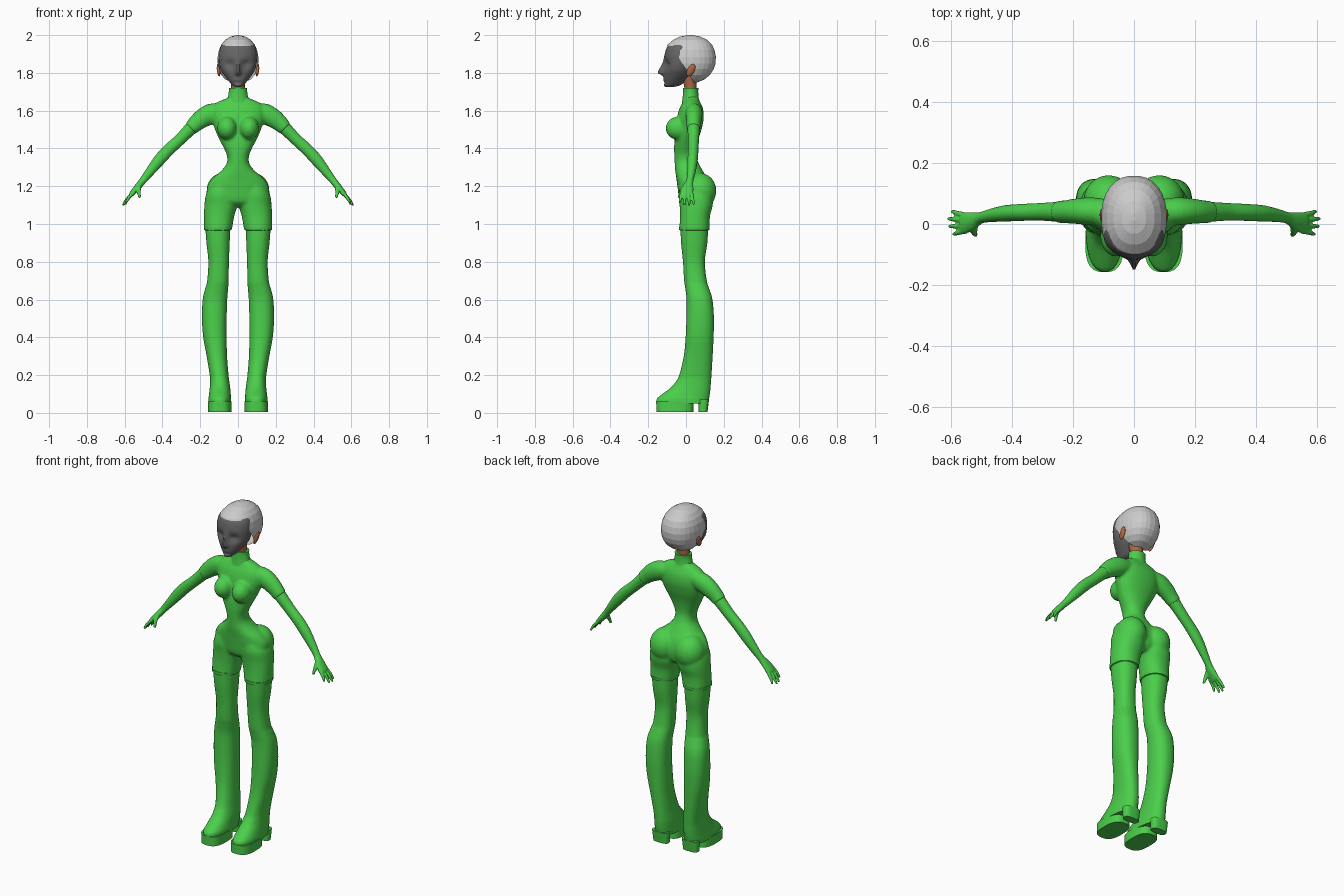
import bpy, bmesh, math
from mathutils import Vector, Matrix


def material(name, rgb):
    m = bpy.data.materials.new(name)
    m.diffuse_color = (*rgb, 1)
    return m


GREEN = material("green_cloth", (0.07, 0.62, 0.07))
SKIN = material("skin", (0.42, 0.14, 0.06))
DARK = material("dark_grey", (0.13, 0.13, 0.13))


def dense(rows, k):
    """Catmull-Rom interpolation between the rows of numbers."""
    out = []
    for i in range(len(rows) - 1):
        a, b, c, d = (rows[max(i - 1, 0)], rows[i], rows[i + 1], rows[min(i + 2, len(rows) - 1)])
        for j in range(k):
            t = j / k
            out.append([0.5 * (2 * q + (r - p) * t + (2 * p - 5 * q + 4 * r - s) * t * t
                               + (3 * q - p - 3 * r + s) * t ** 3) for p, q, r, s in zip(a, b, c, d)])
    return out + [list(rows[-1])]


def loft(bm, rings, n=28, e=2.0):
    """Closed skin over superellipse rings (centre, u, v)."""
    def pw(c):
        return math.copysign(abs(c) ** (2 / e), c)
    loops = []
    for c, u, v in rings:
        loops.append([bm.verts.new(c + u * pw(math.cos(a)) + v * pw(math.sin(a)))
                      for a in (2 * math.pi * (i + 0.5) / n for i in range(n))])
    for a, b in zip(loops, loops[1:]):
        for i in range(n):
            bm.faces.new((a[i], a[(i + 1) % n], b[(i + 1) % n], b[i]))
    bm.faces.new(loops[0][::-1])
    bm.faces.new(loops[-1])


def stack(bm, rows, s=1, k=4, n=28, e=2.0):
    """Loft upright from rows (z, x0, x1, y0, y1)."""
    loft(bm, [(Vector((s * (x0 + x1) / 2, (y0 + y1) / 2, z)), Vector((s * (x1 - x0) / 2, 0, 0)),
               Vector((0, (y1 - y0) / 2, 0))) for z, x0, x1, y0, y1 in dense(rows, k)], n, e)


def centred(rows):
    return [(z, -w, w, f, b) for z, w, f, b in rows]


def tube(bm, rows, s=1, k=3, n=20):
    """Loft along a path from rows (x, y, z, radius along y, radius across)."""
    d = dense(rows, k)
    p = [Vector((s * r[0], r[1], r[2])) for r in d]
    rings = []
    for i, r in enumerate(d):
        t = (p[min(i + 1, len(p) - 1)] - p[max(i - 1, 0)]).normalized()
        u = Vector((0, 1, 0))
        u = (u - t * u.dot(t)).normalized()
        rings.append((p[i], u * r[3], t.cross(u) * r[4]))
    loft(bm, rings, n)


def ball(bm, c, r, rot=Matrix(), seg=24):
    m = Matrix.Translation(c) @ rot @ Matrix.Diagonal((*r, 1))
    bmesh.ops.create_uvsphere(bm, u_segments=seg, v_segments=seg // 2, radius=1, matrix=m)


def finish(bm, name, mat=None, smooth=True, voxel=0, relax=0):
    bmesh.ops.recalc_face_normals(bm, faces=bm.faces[:])
    me = bpy.data.meshes.new(name)
    bm.to_mesh(me)
    bm.free()
    ob = bpy.data.objects.new(name, me)
    bpy.context.collection.objects.link(ob)
    if mat:
        me.materials.append(mat)
    if voxel:
        r = ob.modifiers.new("blend", 'REMESH')
        r.mode, r.voxel_size, r.use_smooth_shade = 'VOXEL', voxel, True
        sm = ob.modifiers.new("relax", 'SMOOTH')
        sm.factor, sm.iterations = 0.5, relax
    elif smooth:
        bpy.ops.object.select_all(action='DESELECT')
        ob.select_set(True)
        bpy.context.view_layer.objects.active = ob
        bpy.ops.object.shade_smooth_by_angle(angle=math.radians(50))
    return ob


# bodysuit: trunk, bust, seat, sleeves and short legs blended together
bm = bmesh.new()
stack(bm, centred([
    (1.09, .07, 0, .10), (1.12, .14, -.033, .125), (1.18, .166, -.043, .13), (1.235, .142, -.05, .115),
    (1.28, .09, -.057, .09), (1.32, .06, -.06, .068), (1.36, .058, -.062, .055), (1.40, .074, -.063, .056),
    (1.45, .100, -.06, .066), (1.50, .122, -.05, .082), (1.56, .14, -.048, .094), (1.61, .14, -.035, .09),
    (1.645, .11, -.018, .075), (1.665, .06, -.012, .066), (1.68, .05, -.012, .064)]), n=40, e=2.2)
for s in (1, -1):
    ball(bm, (s * .058, -.04, 1.507), (.053, .068, .062))
    ball(bm, (s * .083, .075, 1.175), (.084, .086, .095))
    stack(bm, [(1.22, .03, .13, -.03, .12), (1.16, .01, .168, -.04, .14), (1.10, .004, .178, -.034, .142),
               (1.04, .02, .180, -.032, .127), (.965, .033, .180, -.036, .125)], s, e=2.2)
    tube(bm, [(.08, .04, 1.60, .04, .04), (.14, .042, 1.585, .046, .054), (.19, .042, 1.558, .042, .051),
              (.225, .04, 1.53, .038, .044), (.25, .04, 1.505, .037, .039)], s)
finish(bm, "bodysuit", GREEN, voxel=.008, relax=5)

# collar and neck
bm = bmesh.new()
stack(bm, centred([(1.64, .062, -.022, .072), (1.67, .054, -.018, .067), (1.70, .049, -.016, .065),
                   (1.72, .049, -.016, .066)]))
finish(bm, "collar", GREEN)
bm = bmesh.new()
stack(bm, centred([(1.68, .038, -.008, .056), (1.73, .036, -.01, .055), (1.79, .042, -.03, .06)]))
finish(bm, "neck", SKIN)

# arms with hands
bm = bmesh.new()
for s in (1, -1):
    tube(bm, [(.20, .04, 1.55, .036, .04), (.25, .04, 1.505, .033, .035), (.31, .04, 1.445, .029, .031),
              (.37, .038, 1.39, .028, .032), (.42, .035, 1.335, .027, .031), (.47, .028, 1.272, .022, .024),
              (.505, .02, 1.228, .019, .019), (.53, .01, 1.197, .030, .018), (.56, .003, 1.162, .036, .014),
              (.568, .003, 1.152, .033, .01)], s)
    for y0, y1, x, z in ((.029, .042, .598, 1.103), (.012, .018, .61, 1.098),
                         (-.006, -.008, .607, 1.10), (-.023, -.034, .592, 1.113)):
        tube(bm, [(.55, y0, 1.17, .009, .01), ((.553 + x) / 2 + .006, (y0 + y1) / 2, (1.165 + z) / 2, .0085, .009),
                  (x, y1, z, .006, .006)], s, n=10)
    tube(bm, [(.525, 0, 1.205, .014, .014), (.526, -.024, 1.175, .011, .012), (.52, -.038, 1.138, .006, .007)], s, n=10)
finish(bm, "arms", GREEN, voxel=.004, relax=4)

# long boots, with sole and heel blocks
bm = bmesh.new()
for s in (1, -1):
    stack(bm, [(.05, .036, .158, -.157, .117), (.075, .036, .157, -.154, .122), (.095, .038, .154, -.132, .126),
               (.13, .041, .150, -.085, .13), (.16, .045, .148, -.058, .132), (.2, .05, .15, -.036, .135),
               (.3, .058, .166, -.012, .141), (.4, .060, .184, -.002, .146), (.5, .060, .191, .002, .148),
               (.6, .057, .187, .003, .140), (.66, .052, .173, -.004, .122), (.7, .050, .163, -.01, .110),
               (.8, .048, .157, -.016, .100), (.9, .044, .167, -.026, .113), (.99, .040, .174, -.03, .118)],
          s, k=5, n=36, e=2.3)
    stack(bm, [(.005, .034, .160, -.157, .040), (.06, .034, .160, -.158, .040)], s, k=1, n=36, e=2.8)
    stack(bm, [(.005, .050, .145, .066, .114), (.07, .046, .150, .064, .122)], s, k=1, n=28, e=3)
finish(bm, "boots", GREEN)

# hem bands on the short legs
bm = bmesh.new()
for s in (1, -1):
    stack(bm, [(.968, .034, .179, -.036, .124), (.985, .031, .181, -.037, .126)], s, k=1, n=36, e=2.2)
finish(bm, "leg_hems", GREEN)

# face with nose, brow and eye hollows
bm = bmesh.new()
stack(bm, centred([
    (1.724, .012, -.108, -.075), (1.735, .030, -.117, -.03), (1.76, .052, -.119, .0), (1.79, .075, -.119, .03),
    (1.82, .092, -.117, .04), (1.86, .100, -.116, .05), (1.90, .100, -.112, .05), (1.94, .090, -.098, .05),
    (1.97, .06, -.06, .04)]), n=64, k=5)
for v in bm.verts:
    x, y, z = v.co
    if y < -.04:
        h = z - 1.80
        v.co.y -= .034 * math.exp(-(x / .013) ** 2) * math.exp(-(h / (.05 if h > 0 else .011)) ** 2)
        v.co.y += .016 * math.exp(-((abs(x) - .042) / .026) ** 2 - ((z - 1.845) / .022) ** 2)
        v.co.y += .006 * math.exp(-(x / .03) ** 2 - ((z - 1.748) / .007) ** 2)
finish(bm, "face", DARK)

# faceted skull cap, cut away along the hairline
bm = bmesh.new()
stack(bm, centred([
    (1.75, .035, -.03, .06), (1.765, .068, -.07, .098), (1.79, .090, -.1, .128), (1.82, .103, -.116, .148),
    (1.85, .108, -.12, .157), (1.885, .108, -.12, .159), (1.92, .102, -.114, .152), (1.95, .089, -.097, .138),
    (1.975, .068, -.068, .112), (1.992, .04, -.032, .076), (2.0, .008, .01, .035)]), n=28, k=1, e=2.25)
top, slope = 1.942, Vector((0, 1, .61)).normalized()
pivot = Vector((0, -.02, 1.85))
for co, no in ((Vector((0, 0, top)), Vector((0, 0, 1))), (pivot, slope)):
    bmesh.ops.bisect_plane(bm, geom=bm.verts[:] + bm.edges[:] + bm.faces[:], plane_co=co, plane_no=no)
front = [f for f in bm.faces if f.calc_center_median().z < top and (f.calc_center_median() - pivot).dot(slope) < 0]
bmesh.ops.delete(bm, geom=front, context='FACES')
finish(bm, "skull_cap", smooth=False)

# ears
bm = bmesh.new()
for s in (1, -1):
    ball(bm, (s * .103, .026, 1.814), (.009, .019, .036),
         Matrix.Rotation(s * .12, 4, 'Y') @ Matrix.Rotation(-.5, 4, 'X'), 20)
finish(bm, "ears", SKIN)
